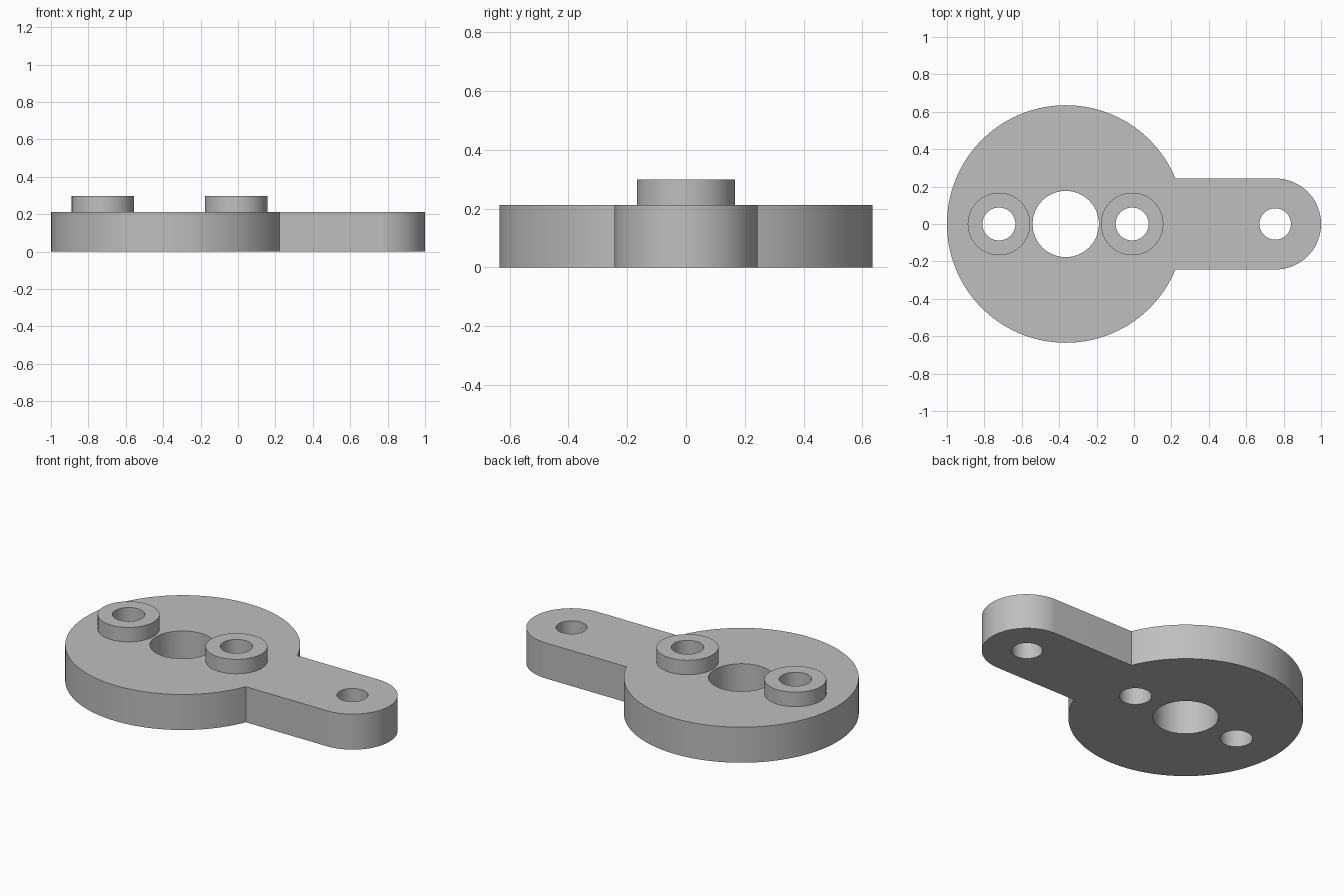
import bpy
import bmesh
from math import asin, cos, pi, sin

if "Cube" in bpy.data.objects:
    bpy.data.objects.remove(bpy.data.objects["Cube"], do_unlink=True)

DISC_X, DISC_R = -0.365, 0.635
ARM_X, ARM_R = 0.757, 0.243
BOSS_XS, BOSS_R = (-0.722, -0.01), 0.167
PLATE_TOP, BOSS_TOP = 0.212, 0.298

grey = bpy.data.materials.new("plain grey")
grey.use_nodes = True
grey.diffuse_color = (0.52, 0.52, 0.52, 1)
grey.node_tree.nodes["Principled BSDF"].inputs["Base Color"].default_value = grey.diffuse_color


def arc(cx, radius, start, end, steps):
    """Points along an arc centred on the x axis."""
    angles = [start + (end - start) * i / steps for i in range(steps + 1)]
    return [(cx + radius * cos(a), radius * sin(a)) for a in angles]


def prism(name, outline, bottom, top):
    """Closed solid made by extruding an outline upwards."""
    bm = bmesh.new()
    base = bm.faces.new([bm.verts.new((x, y, bottom)) for x, y in outline])
    raised = bmesh.ops.extrude_face_region(bm, geom=[base], use_keep_orig=True)["geom"]
    verts = [v for v in raised if isinstance(v, bmesh.types.BMVert)]
    bmesh.ops.translate(bm, vec=(0, 0, top - bottom), verts=verts)
    bmesh.ops.recalc_face_normals(bm, faces=bm.faces)
    mesh = bpy.data.meshes.new(name)
    bm.to_mesh(mesh)
    bm.free()
    mesh.materials.append(grey)
    obj = bpy.data.objects.new(name, mesh)
    bpy.context.collection.objects.link(obj)
    return obj


def cylinder(name, x, radius, bottom, top):
    return prism(name, arc(x, radius, 0, 2 * pi, 96)[:-1], bottom, top)


def combine(target, tool, operation):
    """Apply a boolean, then discard the tool."""
    tool.hide_render = True
    mod = target.modifiers.new(operation.lower(), "BOOLEAN")
    mod.object, mod.operation, mod.solver = tool, operation, "EXACT"
    bpy.context.view_layer.objects.active = target
    bpy.ops.object.modifier_apply(modifier=mod.name)
    bpy.data.objects.remove(tool, do_unlink=True)


# Plate: large disc running into a round-ended arm
meet = asin(ARM_R / DISC_R)
outline = arc(DISC_X, DISC_R, meet, 2 * pi - meet, 144)
outline += arc(ARM_X, ARM_R, -pi / 2, pi / 2, 64)
plate = prism("mounting_plate", outline, 0, PLATE_TOP)

# Raised bosses either side of the disc centre
for x in BOSS_XS:
    combine(plate, cylinder("boss", x, BOSS_R, PLATE_TOP / 2, BOSS_TOP), "UNION")

# Through holes: centre bore, boss holes, arm hole
holes = [(DISC_X, 0.177), (ARM_X - 0.002, 0.084)] + [(x, 0.088) for x in BOSS_XS]
for x, radius in holes:
    combine(plate, cylinder("drill", x, radius, -0.1, BOSS_TOP + 0.1), "DIFFERENCE")

# Smooth the round walls and keep the rims sharp
bpy.ops.object.select_all(action="DESELECT")
plate.select_set(True)
bpy.context.view_layer.objects.active = plate
bpy.ops.object.shade_smooth_by_angle(angle=pi / 6)
